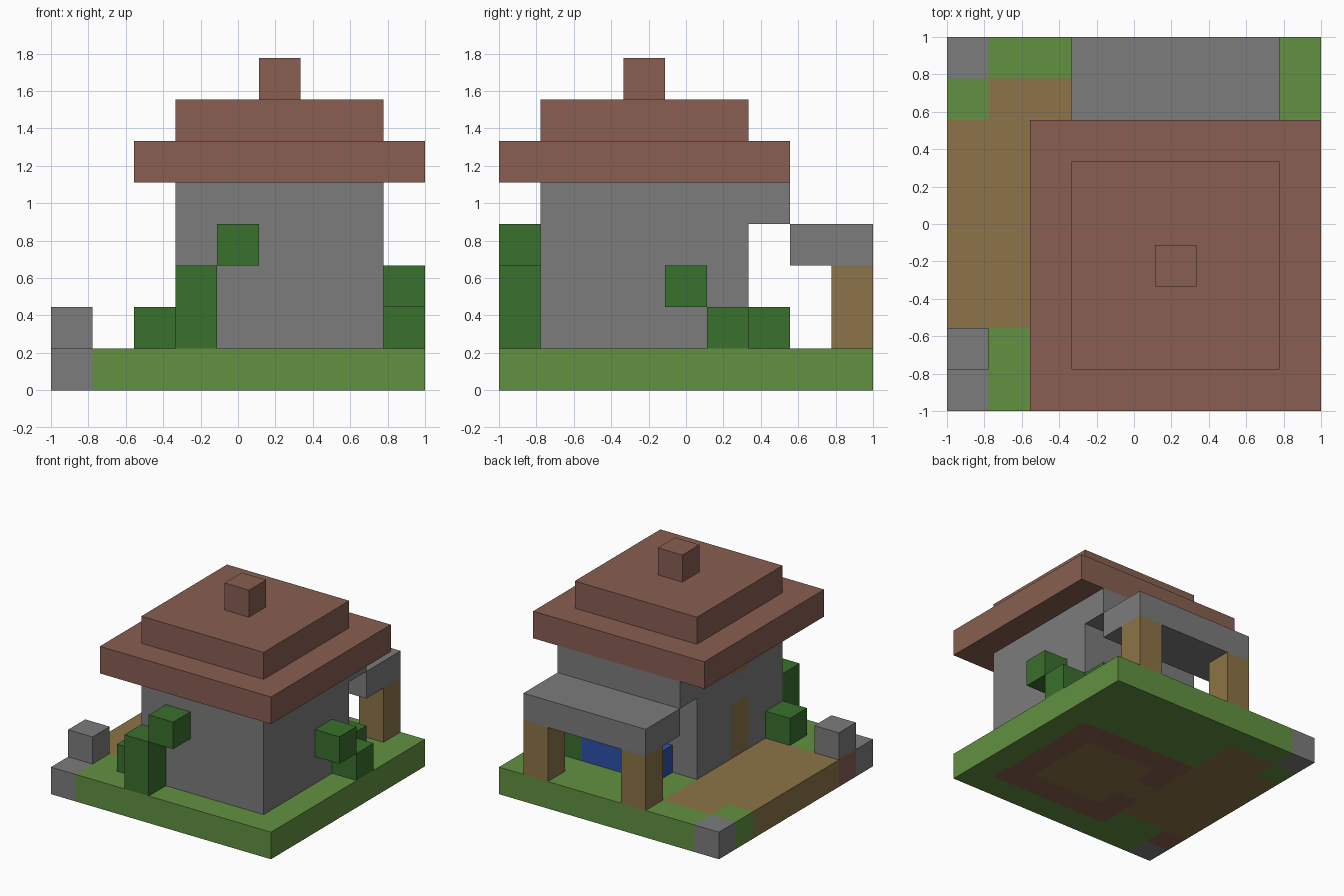
import bpy, bmesh
from mathutils import Vector

if "Cube" in bpy.data.objects:
    bpy.data.objects.remove(bpy.data.objects["Cube"], do_unlink=True)

CELL = 2 / 9  # the whole model sits on a 9 x 9 grid of cubes


def linear(c):
    c /= 255
    return c / 12.92 if c <= 0.04045 else ((c + 0.055) / 1.055) ** 2.4


def material(name, r, g, b):
    m = bpy.data.materials.new(name)
    m.use_nodes = True
    colour = (linear(r), linear(g), linear(b), 1)
    m.diffuse_color = colour
    bsdf = m.node_tree.nodes["Principled BSDF"]
    bsdf.inputs["Base Color"].default_value = colour
    bsdf.inputs["Roughness"].default_value = 1
    return m


GRASS = material("grass green", 98, 145, 65)
STONE = material("stone grey", 124, 124, 124)
EARTH = material("earth tan", 140, 116, 71)
BRICK = material("brick brown", 136, 95, 81)
LEAF = material("leaf green", 58, 112, 45)
WATER = material("water blue", 46, 80, 170)


def block(name, lo, hi, mats, rule=None):
    """Box from cell lo up to (not including) cell hi; rule(i, j, k) picks a material."""
    bm = bmesh.new()
    bmesh.ops.create_cube(bm, size=1)
    lo, hi = Vector(lo), Vector(hi)
    for v in bm.verts:
        v.co = (lo + hi) / 2 + Vector(a * b for a, b in zip(v.co, hi - lo))
    if rule:
        # cut along the grid, then colour every face by the cell behind it
        for axis in range(3):
            normal = Vector((axis == 0, axis == 1, axis == 2))
            for c in range(int(lo[axis]) + 1, int(hi[axis])):
                bmesh.ops.bisect_plane(bm, geom=bm.verts[:] + bm.edges[:] + bm.faces[:],
                                       plane_co=normal * c, plane_no=normal)
        bm.normal_update()
        for f in bm.faces:
            inside = f.calc_center_median() - f.normal * 0.1
            f.material_index = rule(*(int(c) for c in inside))
    for v in bm.verts:
        v.co = (v.co - Vector((4.5, 4.5, 0))) * CELL
    mesh = bpy.data.meshes.new(name)
    bm.to_mesh(mesh)
    bm.free()
    for m in mats:
        mesh.materials.append(m)
    obj = bpy.data.objects.new(name, mesh)
    bpy.context.collection.objects.link(obj)
    return obj


def cube(name, cell, mat, height=1):
    i, j, k = cell
    return block(name, cell, (i + 1, j + 1, k + height), [mat])


# Ground slab with path, foundation and corner stones
def ground_rule(i, j, k):
    if i == 0 and j in (0, 8):
        return 1
    if (i, j) == (0, 1):
        return 3
    if (i < 3 and 2 <= j <= 6) or (i in (1, 2) and j == 7):
        return 2
    if 4 <= i <= 6 and 2 <= j <= 4 or (i, j) == (3, 3):
        return 2
    if 3 <= i <= 7 and 1 <= j <= 5:
        return 3
    return 0


block("ground", (0, 0, 0), (9, 9, 1), [GRASS, STONE, EARTH, BRICK], ground_rule)


# House walls, with the door and a beam end above it
def wall_rule(i, j, k):
    return 1 if i == 3 and j == 3 and k != 3 else 0


block("house_walls", (3, 1, 1), (8, 6, 5), [STONE, EARTH], wall_rule)
block("rear_ledge", (3, 6, 4), (8, 7, 5), [STONE])

# Stepped roof
block("roof_eaves", (2, 0, 5), (9, 7, 6), [BRICK])
block("roof_top", (3, 1, 6), (8, 6, 7), [BRICK])
cube("roof_finial", (5, 3, 7), BRICK)

# Rear porch
block("porch_roof", (3, 7, 3), (8, 9, 4), [STONE])
for side, i in (("right", 3), ("left", 7)):
    cube("porch_post_" + side, (i, 8, 1), EARTH, 2)
block("water_trough", (4, 6, 1), (7, 7, 2), [WATER])

# Path stone
cube("path_stone", (0, 1, 1), STONE)

# Bushes and climbing plants
cube("corner_bush", (2, 1, 1), LEAF)
cube("front_vine_stem", (3, 0, 1), LEAF, 2)
cube("front_vine_tip", (4, 0, 3), LEAF)
cube("porch_bush", (7, 6, 1), LEAF)
cube("side_vine_stem", (8, 5, 1), LEAF)
cube("side_vine_tip", (8, 4, 2), LEAF)
